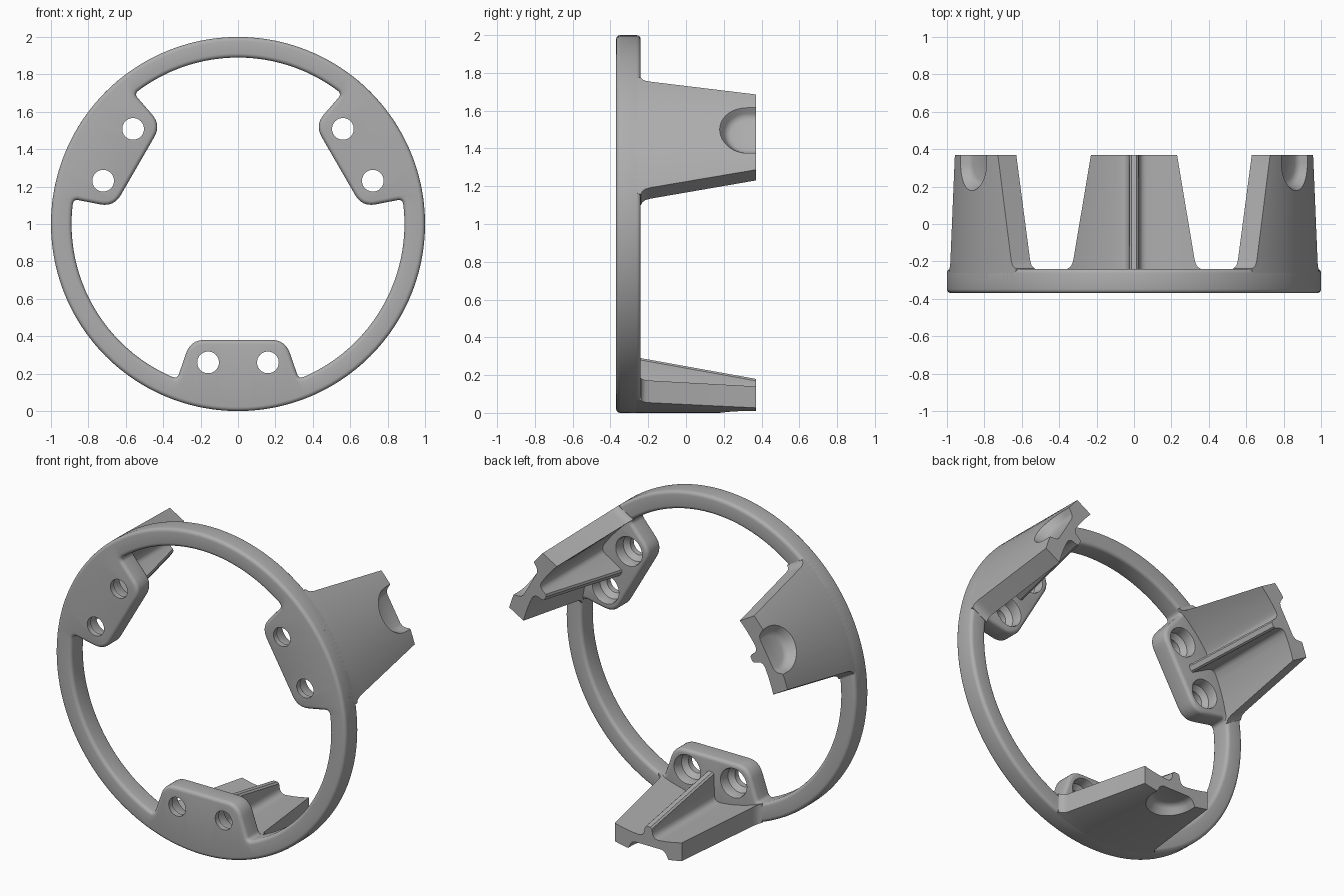
import bpy, bmesh, math
from mathutils import Vector, Matrix

if "Cube" in bpy.data.objects:
    bpy.data.objects.remove(bpy.data.objects["Cube"])

OUTER, INNER = 1.0, 0.89
FRONT, PLATE_BACK, TIP = -0.37, -0.24, 0.37
EDGE = 0.022

grey = bpy.data.materials.new("grey")
grey.use_nodes = True
grey.diffuse_color = (0.42, 0.42, 0.42, 1)
grey.node_tree.nodes["Principled BSDF"].inputs["Base Color"].default_value = grey.diffuse_color


def loft(bm, loops, closed=False):
    """Skin equal-length closed loops of points; cap the ends unless closed."""
    rings = [[bm.verts.new(p) for p in loop] for loop in loops]
    pairs = list(zip(rings, rings[1:])) + ([(rings[-1], rings[0])] if closed else [])
    for a, b in pairs:
        for i in range(len(a)):
            j = (i + 1) % len(a)
            bm.faces.new((a[i], a[j], b[j], b[i]))
    if not closed:
        bm.faces.new(rings[0])
        bm.faces.new(rings[-1])


def make(name, bm):
    bmesh.ops.recalc_face_normals(bm, faces=bm.faces)
    mesh = bpy.data.meshes.new(name)
    bm.to_mesh(mesh)
    bm.free()
    mesh.materials.append(grey)
    ob = bpy.data.objects.new(name, mesh)
    bpy.context.collection.objects.link(ob)
    ob.location.z = 1
    return ob


def cut(ob, cutter):
    """Subtract the cutter and discard it."""
    cutter.hide_render = True
    mod = ob.modifiers.new("cut", "BOOLEAN")
    mod.operation, mod.solver, mod.object = "DIFFERENCE", "EXACT", cutter
    bpy.context.view_layer.update()
    dg = bpy.context.evaluated_depsgraph_get()
    mesh = bpy.data.meshes.new_from_object(ob.evaluated_get(dg))
    ob.modifiers.clear()
    ob.data = mesh
    bpy.data.objects.remove(cutter)


def polar(r, deg):
    """Point at an angle measured from straight down."""
    a = math.radians(deg - 90)
    return Vector((r * math.cos(a), r * math.sin(a)))


def fillet(prev, p, nxt, d, n=8):
    a, b = p + (prev - p).normalized() * d, p + (nxt - p).normalized() * d
    return [a * (1 - t) ** 2 + p * 2 * t * (1 - t) + b * t * t
            for t in (i / n for i in range(n + 1))]


# Inner outline of one third of the plate, with its screw tab
root, corner = Vector((0.325, -0.8285)), Vector((0.253, -0.62))
flip = lambda v: Vector((-v.x, v.y))
half = [polar(INNER, -24)] + fillet(polar(INNER, -24), flip(root), flip(corner), 0.028)
half += fillet(flip(root), flip(corner), corner, 0.075)
rough = half + [flip(p) for p in reversed(half)]
tab = []
for a, b in zip(rough, rough[1:]):
    n = max(1, math.ceil((b - a).length / 0.035))
    tab += [a.lerp(b, i / n) for i in range(n)]
tab.append(rough[-1])
lengths = [0]
for a, b in zip(tab, tab[1:]):
    lengths.append(lengths[-1] + (b - a).length)
sector = [(polar(INNER, d), d) for d in range(-60, -24, 3)]
sector += [(p, -24 + 48 * s / lengths[-1]) for p, s in zip(tab, lengths)]
sector += [(polar(INNER, d), d) for d in range(27, 60, 3)]

inner, outer = [], []
for k in range(3):
    turn = Matrix.Rotation(math.radians(120 * k), 2)
    inner += [turn @ p for p, d in sector]
    outer += [polar(OUTER, d + 120 * k) for p, d in sector]

# Ring plate with rounded edges
steps = [(EDGE * (1 - math.sin(t)), EDGE * (1 - math.cos(t)))
         for t in (math.pi / 2 * i / 4 for i in range(5))]
section = [(inset, FRONT + dy) for inset, dy in steps]
section += [(inset, PLATE_BACK - dy) for inset, dy in reversed(steps)]
section = sorted(set(section), key=lambda s: s[1])
loops = []
for i, (p, q) in enumerate(zip(inner, outer)):
    tangent = (inner[(i + 1) % len(inner)] - inner[i - 1]).normalized()
    out = Vector((tangent.y, -tangent.x))
    loop = []
    for inset, y in section:
        v = p + out * inset
        loop.append((v.x, y, v.y))
    for inset, y in reversed(section):
        v = q * (1 - inset)
        loop.append((v.x, y, v.y))
    loops.append(loop)
bm = bmesh.new()
loft(bm, loops, closed=True)
plate = make("ring_plate", bm)

# Counterbored screw holes
bm = bmesh.new()
for k in range(3):
    turn = Matrix.Rotation(math.radians(120 * k), 2)
    for x in (-0.16, 0.16):
        c = turn @ Vector((x, -0.74))
        loft(bm, [[(c.x + r * math.cos(math.tau * i / 40), y, c.y + r * math.sin(math.tau * i / 40))
                   for i in range(40)]
                  for y, r in ((-0.5, 0.058), (-0.335, 0.058), (-0.305, 0.085),
                               (-0.25, 0.086), (-0.235, 0.093), (-0.15, 0.093))])
cut(plate, make("hole_cutter", bm))


# Arm with curved faces, a central rib and a thumb recess on the outside
def arm_loop(y, w):
    f = (y - PLATE_BACK) / (TIP - PLATE_BACK)
    rib_z = -0.71 - 0.11 * f
    out = [(x, y, -math.sqrt(OUTER ** 2 - x * x)) for x in (w * i / 12 for i in range(-12, 13))]
    side = [w * (1 - i / 6) + 0.065 * i / 6 for i in range(7)]
    face = [(x, -math.sqrt(INNER ** 2 - x * x)) for x in side]
    base = -INNER
    face += [(0.047, base + 0.006), (0.034, base + 0.018), (0.028, base + 0.035),
             (0.024, rib_z - 0.01), (0.014, rib_z)]
    face += [(-x, z) for x, z in reversed(face)]
    return out + [(x, y, z) for x, z in face]


def build_arm(name, turn):
    bm = bmesh.new()
    stations = [(-0.3, 0.325), (-0.25, 0.355), (-0.238, 0.355), (-0.23, 0.341),
                (-0.215, 0.331), (-0.19, 0.324), (TIP, 0.23)]
    loft(bm, [arm_loop(y, w) for y, w in stations])
    arm = make(name, bm)
    bm = bmesh.new()
    loops = []
    for z, r in ((-1.05, 0.17), (-1.0, 0.147), (-0.985, 0.135), (-0.96, 0.122),
                 (-0.947, 0.11), (-0.94, 0.09)):
        arc = [math.pi * (1 + i / 24) for i in range(25)]
        loop = [(r * math.cos(a), 0.325 + r * math.sin(a), z) for a in arc]
        loops.append(loop + [(r, 0.6, z), (-r, 0.6, z)])
    loft(bm, loops)
    cut(arm, make("recess_cutter", bm))
    arm.rotation_euler.y = math.radians(turn)
    return arm


parts = [plate] + [build_arm(n, t) for n, t in
                   (("bottom_arm", 0), ("left_arm", -120), ("right_arm", 120))]

for ob in bpy.context.selected_objects:
    ob.select_set(False)
for ob in parts:
    ob.select_set(True)
bpy.context.view_layer.objects.active = plate
bpy.ops.object.shade_smooth_by_angle(angle=math.radians(32))
